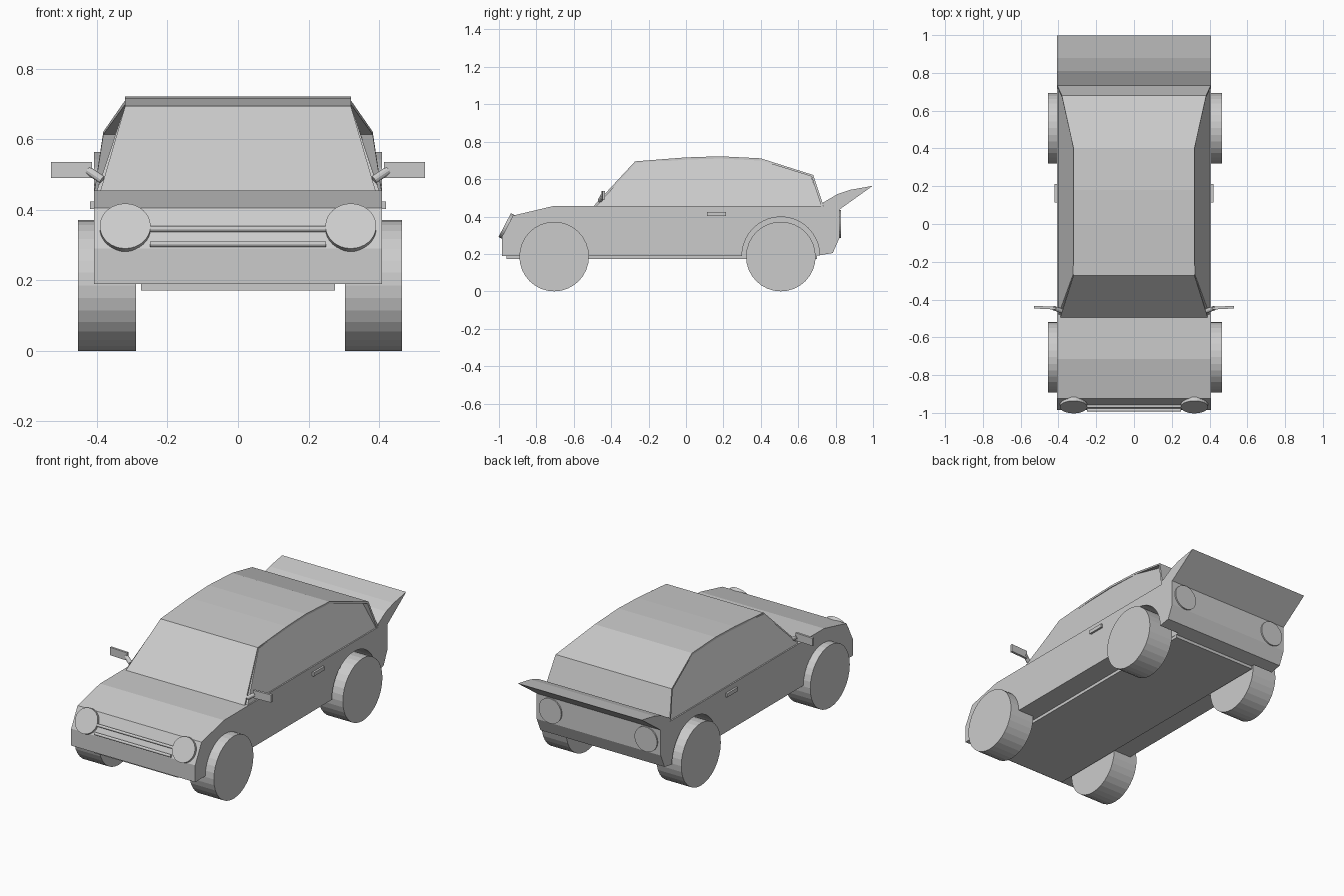
import bpy, bmesh, math
from mathutils import Matrix, Vector

if "Cube" in bpy.data.objects:
    bpy.data.objects.remove(bpy.data.objects["Cube"])

HALF = 0.408           # half width of the body
BELT = 0.455           # height of the beltline


def make_object(name, bm):
    bmesh.ops.recalc_face_normals(bm, faces=bm.faces)
    mesh = bpy.data.meshes.new(name)
    bm.to_mesh(mesh)
    bm.free()
    obj = bpy.data.objects.new(name, mesh)
    bpy.context.collection.objects.link(obj)
    return obj


def profile_solid(name, points, half_width):
    """Closed side profile (y, z), spanned between both sides of the car."""
    bm = bmesh.new()
    left = [bm.verts.new((-half_width(z), y, z)) for y, z in points]
    right = [bm.verts.new((half_width(z), y, z)) for y, z in points]
    bm.faces.new(left)
    bm.faces.new(right)
    for i in range(len(points)):
        j = (i + 1) % len(points)
        bm.faces.new((left[i], left[j], right[j], right[i]))
    return make_object(name, bm)


def box(name, centre, size, turn=0.0):
    bm = bmesh.new()
    bmesh.ops.create_cube(bm, size=1)
    bm.transform(Matrix.Translation(centre) @ Matrix.Rotation(turn, 4, 'Z')
                 @ Matrix.Diagonal((*size, 1)))
    return make_object(name, bm)


def cylinder(name, start, end, radius, sides=32):
    start, end = Vector(start), Vector(end)
    axis = end - start
    bm = bmesh.new()
    bmesh.ops.create_cone(bm, cap_ends=True, segments=sides, radius1=radius,
                          radius2=radius, depth=axis.length)
    turn = axis.to_track_quat('Z', 'Y').to_matrix().to_4x4()
    bm.transform(Matrix.Translation((start + end) / 2) @ turn)
    return make_object(name, bm)


# Lower body
body = profile_solid("body", [
    (-0.985, 0.19), (-0.985, 0.29), (-0.925, 0.405), (-0.714, BELT),
    (0.735, BELT), (0.82, 0.44), (0.82, 0.285), (0.785, 0.205), (0.70, 0.19),
], lambda z: HALF)

# Wheels, and the wheel wells cut out of the body
for end, y, well_r in (("front", -0.705, 0.204), ("rear", 0.507, 0.208)):
    for side, s, inner, outer in (("left", -1, 0.29, 0.454), ("right", 1, 0.303, 0.465)):
        cylinder(f"{end}_{side}_wheel", (s * inner, y, 0.186), (s * outer, y, 0.186), 0.186)
        cutter = cylinder(f"{end}_{side}_well_cutter", (s * 0.277, y, 0.19),
                          (s * 0.6, y, 0.19), well_r, 40)
        cutter.hide_render = True
        cutter.hide_viewport = True
        cutter.display_type = 'WIRE'
        cut = body.modifiers.new("wheel_well", 'BOOLEAN')
        cut.operation = 'DIFFERENCE'
        cut.object = cutter

# Floor pan
box("floor_pan", (0, -0.13, 0.182), (0.55, 1.66, 0.02))

# Cabin core with inward leaning side windows
profile_solid("cabin", [
    (-0.485, BELT - 0.005), (-0.268, 0.688), (0.0, 0.708), (0.18, 0.714),
    (0.40, 0.703), (0.67, 0.614), (0.725, BELT - 0.005),
], lambda z: 0.402 - 0.34 * max(z - BELT, 0))

# Windscreen, roof and hatch as one folded sheet
bm = bmesh.new()
strip = [(-0.495, 0.455, 0.39), (-0.272, 0.695, 0.32), (0.0, 0.716, 0.32),
         (0.18, 0.722, 0.32), (0.40, 0.711, 0.32), (0.68, 0.622, 0.382),
         (0.735, 0.458, 0.407)]
rows = [(bm.verts.new((-w, y, z)), bm.verts.new((w, y, z))) for y, z, w in strip]
for a, b in zip(rows, rows[1:]):
    bm.faces.new((a[0], a[1], b[1], b[0]))
roof = make_object("roof_and_screens", bm)
if roof.data.polygons[2].normal.z < 0:
    roof.data.flip_normals()
thick = roof.modifiers.new("thickness", 'SOLIDIFY')
thick.thickness = 0.012
thick.offset = -1

# Rear spoiler
profile_solid("rear_spoiler", [
    (0.735, 0.45), (0.732, 0.474), (0.81, 0.52), (0.88, 0.543), (0.998, 0.564),
    (0.82, 0.437),
], lambda z: HALF)

# Grille bars
for name, y, z in (("upper_grille_bar", -0.965, 0.346), ("lower_grille_bar", -0.985, 0.303)):
    cylinder(name, (-0.25, y, z), (0.25, y, z), 0.008, 12)

# Lamps, mirrors and door handles on both sides
for side, s in (("left", -1), ("right", 1)):
    lamp = Vector((s * 0.32, -0.955, 0.347))
    out = Vector((0, -0.887, 0.462))
    cylinder(f"{side}_headlight", lamp - out * 0.02, lamp + out * 0.016, 0.072)
    cylinder(f"{side}_tail_light", (s * 0.315, 0.80, 0.36), (s * 0.315, 0.828, 0.36), 0.074)
    cylinder(f"{side}_mirror_stalk", (s * 0.385, -0.46, 0.485), (s * 0.425, -0.445, 0.512), 0.012, 12)
    box(f"{side}_mirror", (s * 0.472, -0.443, 0.513), (0.116, 0.014, 0.046), s * 0.05)
    box(f"{side}_door_handle", (s * 0.405, 0.163, 0.413), (0.03, 0.1, 0.022))
